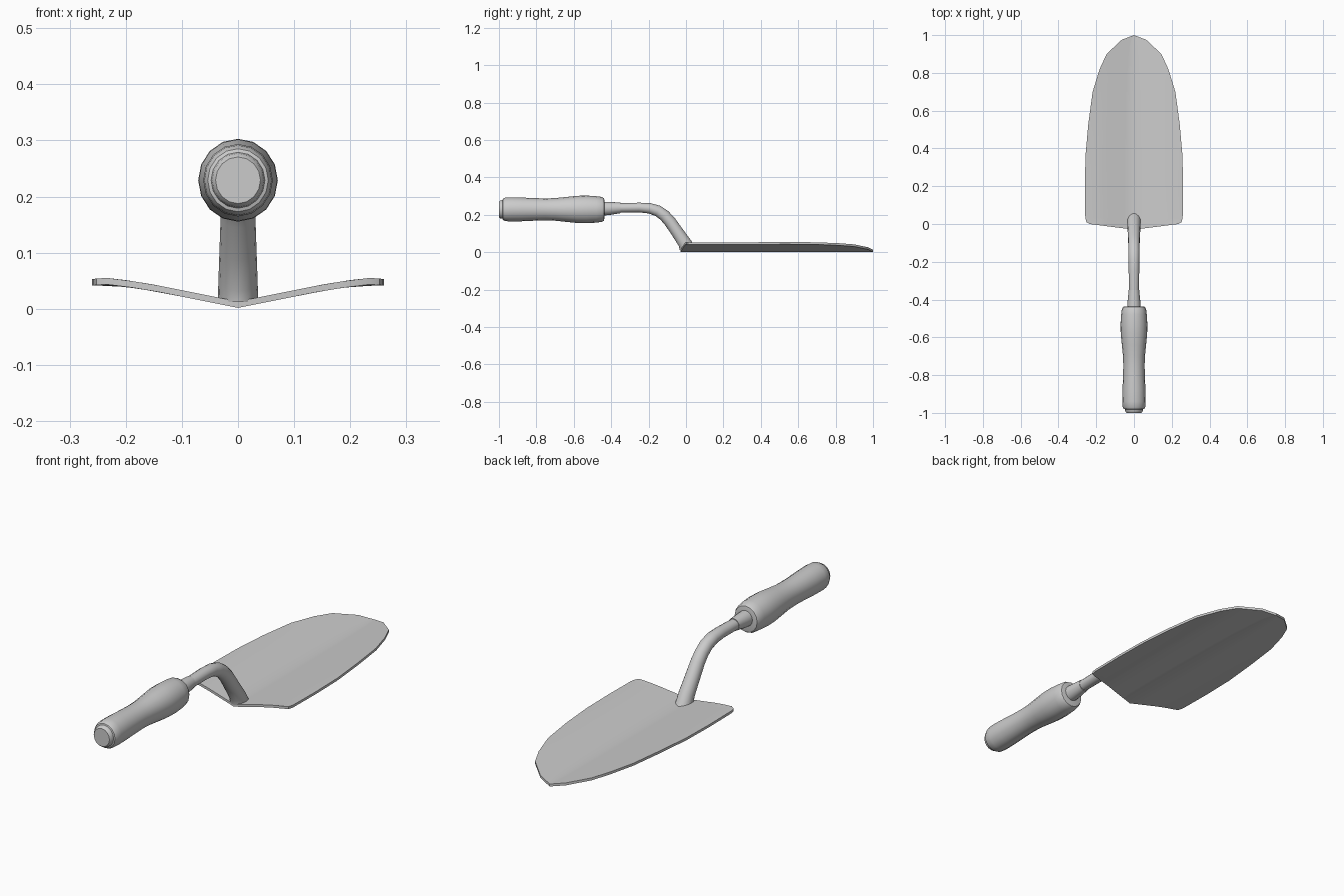
import bpy, bmesh, math
from mathutils import Vector

if "Cube" in bpy.data.objects:
    bpy.data.objects.remove(bpy.data.objects["Cube"])


def finish(name, bm, angle):
    bmesh.ops.recalc_face_normals(bm, faces=bm.faces)
    me = bpy.data.meshes.new(name)
    bm.to_mesh(me)
    bm.free()
    ob = bpy.data.objects.new(name, me)
    bpy.context.collection.objects.link(ob)
    bpy.ops.object.select_all(action='DESELECT')
    ob.select_set(True)
    bpy.context.view_layer.objects.active = ob
    bpy.ops.object.shade_smooth_by_angle(angle=math.radians(angle))
    return ob


def tube(name, stations, n=16, angle=40):
    """Loft rings; station = (y, z, half width, half height, ring tilt)."""
    bm = bmesh.new()
    rings = []
    for y, z, rx, rz, tilt in stations:
        t = math.radians(tilt)
        up = Vector((0, math.sin(t), math.cos(t)))
        ring = []
        for i in range(n):
            a = 2 * math.pi * i / n
            co = Vector((rx * math.cos(a), y, z)) + up * rz * math.sin(a)
            ring.append(bm.verts.new(co))
        rings.append(ring)
    for a, b in zip(rings, rings[1:]):
        for i in range(n):
            j = (i + 1) % n
            bm.faces.new((a[i], a[j], b[j], b[i]))
    bm.faces.new(rings[0])
    bm.faces.new(rings[-1])
    return finish(name, bm, angle)


# Blade: rows of (edge y, half width, centre y) over a shallow V section
rows = [(0.0, 0.235, -0.03), (0.01, 0.252, 0.0), (0.035, 0.258, 0.03),
        (0.2, 0.26, 0.2), (0.36, 0.257, 0.36), (0.53, 0.242, 0.53),
        (0.7, 0.219, 0.71), (0.82, 0.182, 0.84), (0.9, 0.145, 0.93),
        (0.975, 0.065, 1.0)]
section = [(0, 0.013), (0.07, 0.027), (0.15, 0.043), (0.2, 0.051),
           (0.235, 0.055), (0.26, 0.053)]


def blade_z(x):
    x = abs(x)
    for (x0, z0), (x1, z1) in zip(section, section[1:]):
        if x <= x1:
            return z0 + (z1 - z0) * (x - x0) / (x1 - x0)
    return section[-1][1]


bm = bmesh.new()
layers = []
for drop in (0, 0.0115):
    grid = []
    for ye, w, yc in rows:
        line = []
        for k in range(-5, 6):
            f = k / 5
            x = f * w
            line.append(bm.verts.new((x, yc + (ye - yc) * abs(f), blade_z(x) - drop)))
        grid.append(line)
    for a, b in zip(grid, grid[1:]):
        for i in range(10):
            bm.faces.new((a[i], a[i + 1], b[i + 1], b[i]))
    layers.append(grid)


def rim(g):
    return (g[0] + [r[-1] for r in g[1:]] + g[-1][-2::-1]
            + [r[0] for r in g[-2:0:-1]])


top, low = rim(layers[0]), rim(layers[1])
for i in range(len(top)):
    j = (i + 1) % len(top)
    bm.faces.new((top[i], top[j], low[j], low[i]))
finish("blade", bm, 30)

# Bent neck rising from the blade to the handle
tube("neck", [(0.012, 0.012, 0.036, 0.046, 90), (-0.005, 0.047, 0.035, 0.036, 64),
              (-0.045, 0.105, 0.033, 0.033, 57), (-0.085, 0.163, 0.031, 0.032, 54),
              (-0.115, 0.196, 0.030, 0.031, 43), (-0.15, 0.221, 0.030, 0.030, 28),
              (-0.195, 0.235, 0.029, 0.028, 12), (-0.25, 0.239, 0.028, 0.026, 3),
              (-0.36, 0.237, 0.026, 0.025, 0)])

# Ferrule collar
tube("ferrule", [(-0.35, 0.237, 0.028, 0.028, 0), (-0.375, 0.236, 0.030, 0.031, 0),
                 (-0.41, 0.234, 0.034, 0.035, 0), (-0.45, 0.233, 0.036, 0.037, 0)])

# Turned wooden grip, with a small stepped butt at the end
profile = [(-0.437, 0.05), (-0.439, 0.058), (-0.45, 0.064), (-0.48, 0.068),
           (-0.53, 0.071), (-0.58, 0.070), (-0.64, 0.064), (-0.70, 0.058),
           (-0.75, 0.0565), (-0.81, 0.058), (-0.88, 0.061), (-0.94, 0.062),
           (-0.967, 0.060), (-0.979, 0.054), (-0.981, 0.048), (-0.993, 0.046),
           (-1.0, 0.040)]
tube("handle", [(y, 0.229, r, r * 1.04, 0) for y, r in profile])
